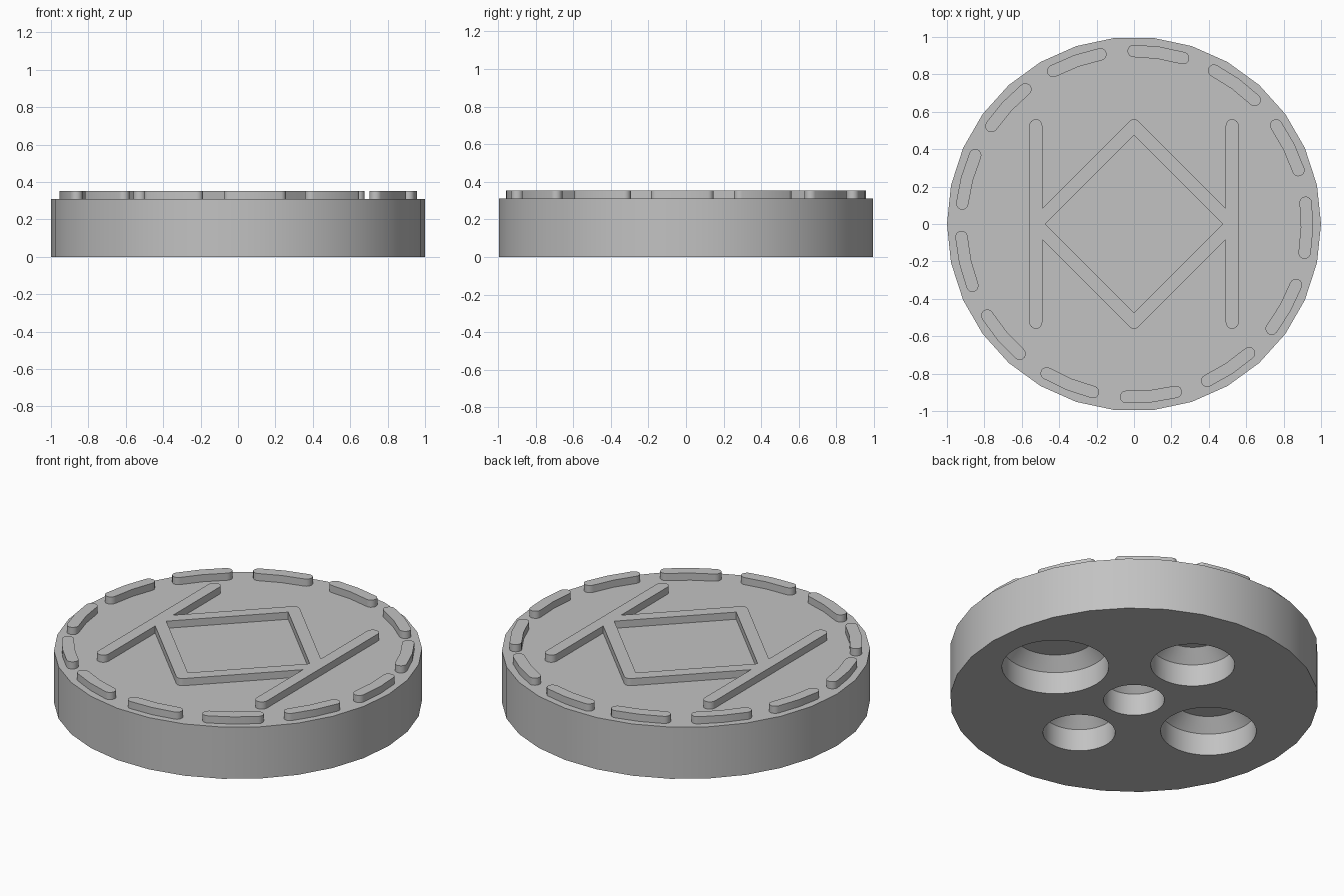
import bpy, bmesh
from math import sin, cos, radians, degrees

BODY_TOP = 0.31      # top of the disc
RELIEF_TOP = 0.353   # top of the raised pattern
SINK = 0.005         # how far raised parts sit in the disc

cube = bpy.data.objects.get("Cube")
if cube:
    bpy.data.objects.remove(cube, do_unlink=True)

grey = bpy.data.materials.new("plain_grey")
grey.use_nodes = True
grey.diffuse_color = (0.54, 0.54, 0.54, 1)
grey.node_tree.nodes["Principled BSDF"].inputs["Base Color"].default_value = grey.diffuse_color


def finish(name, bm):
    bmesh.ops.recalc_face_normals(bm, faces=bm.faces)
    mesh = bpy.data.meshes.new(name)
    bm.to_mesh(mesh)
    bm.free()
    mesh.materials.append(grey)
    obj = bpy.data.objects.new(name, mesh)
    bpy.context.collection.objects.link(obj)
    return obj


def activate(obj):
    bpy.ops.object.select_all(action="DESELECT")
    obj.select_set(True)
    bpy.context.view_layer.objects.active = obj


def smooth(obj):
    activate(obj)
    bpy.ops.object.shade_smooth_by_angle(angle=radians(30))


def arc(cx, cy, r, start, end, steps=8):
    angles = [radians(start + (end - start) * i / steps) for i in range(steps + 1)]
    return [(cx + r * cos(a), cy + r * sin(a)) for a in angles]


def ring(bm, pts, z):
    return [bm.verts.new((x, y, z)) for x, y in pts]


def bridge(bm, low, high, skip=lambda a, b: False):
    for i in range(len(low)):
        j = (i + 1) % len(low)
        if not skip(low[i].co, low[j].co):
            bm.faces.new((low[i], low[j], high[j], high[i]))


def raised(bm, pts, skip=lambda a, b: False):
    """Raised plate with an open underside buried in the disc."""
    low = ring(bm, pts, BODY_TOP - SINK)
    high = ring(bm, pts, RELIEF_TOP)
    bridge(bm, low, high, skip)
    bm.faces.new(high)


# Disc body
bm = bmesh.new()
outline = arc(0, 0, 1, 0, 348, 29)
low, high = ring(bm, outline, 0), ring(bm, outline, BODY_TOP)
bridge(bm, low, high)
bm.faces.new(high)
bm.faces.new(low[::-1])
body = finish("disc_body", bm)

# Underside sockets: straight wall, then a 45 degree shoulder to a flat roof
WALL, SHOULDER, GAP = 0.132, 0.07, 0.268
bm = bmesh.new()
sockets = [(0.165, 0, 0)]
for r, dx, dy in ((0.29, 1, 0), (0.228, 0, 1), (0.26, -1, 0), (0.196, 0, -1)):
    sockets.append((r, dx * (GAP + r), dy * (GAP + r)))
for r, x, y in sockets:
    levels = [(r, -0.05), (r, WALL), (r - SHOULDER, WALL + SHOULDER)]
    loops = [ring(bm, arc(x, y, rad, 0, 352.5, 47), z) for rad, z in levels]
    for a, b in zip(loops, loops[1:]):
        bridge(bm, a, b)
    bm.faces.new(loops[0][::-1])
    bm.faces.new(loops[-1])
cutter = finish("socket_cutter", bm)
cutter.hide_render = True

activate(body)
cut = body.modifiers.new("sockets", "BOOLEAN")
cut.operation = "DIFFERENCE"
cut.solver = "EXACT"
cut.object = cutter
bpy.ops.object.modifier_apply(modifier=cut.name)
bpy.data.objects.remove(cutter, do_unlink=True)
smooth(body)

# Rim dashes: rounded strips bent once in the middle
COUNT, RADIUS, HALF = 13, 0.925, 0.033
step = 360 / COUNT
bm = bmesh.new()
for k in range(COUNT):
    mid = -1.25 + k * step
    a, b = mid - 0.3 * step, mid + 0.3 * step
    first, last, bend = (
        (RADIUS * cos(radians(t)), RADIUS * sin(radians(t))) for t in (a, b, mid))
    scale_out, scale_in = 1 + HALF / RADIUS, 1 - HALF / RADIUS
    pts = [(bend[0] * scale_out, bend[1] * scale_out)]
    pts += arc(*last, HALF, b, b + 180)
    pts += [(bend[0] * scale_in, bend[1] * scale_in)]
    pts += arc(*first, HALF, a + 180, a + 360)
    raised(bm, pts)
smooth(finish("rim_dashes", bm))

# Diamond joined to two side bars: one quarter, mirrored twice
C, W = 0.525, 0.035
D = W * 2 ** 0.5
pts = [(0, C - D), (C - D, 0), (C + W, 0)]
pts += arc(C, C, W, 0, 180)
pts += [(C - W, W + D)]
pts += arc(0, C, W, 45, 90, 4)[:-1] + [(0, C + W)]


def on_seam(p, q):
    return max(abs(p.x), abs(q.x)) < 1e-6 or max(abs(p.y), abs(q.y)) < 1e-6


bm = bmesh.new()
raised(bm, pts, on_seam)
emblem = finish("diamond_and_bars", bm)
activate(emblem)
mirror = emblem.modifiers.new("mirror", "MIRROR")
mirror.use_axis = (True, True, False)
bpy.ops.object.modifier_apply(modifier=mirror.name)
smooth(emblem)
